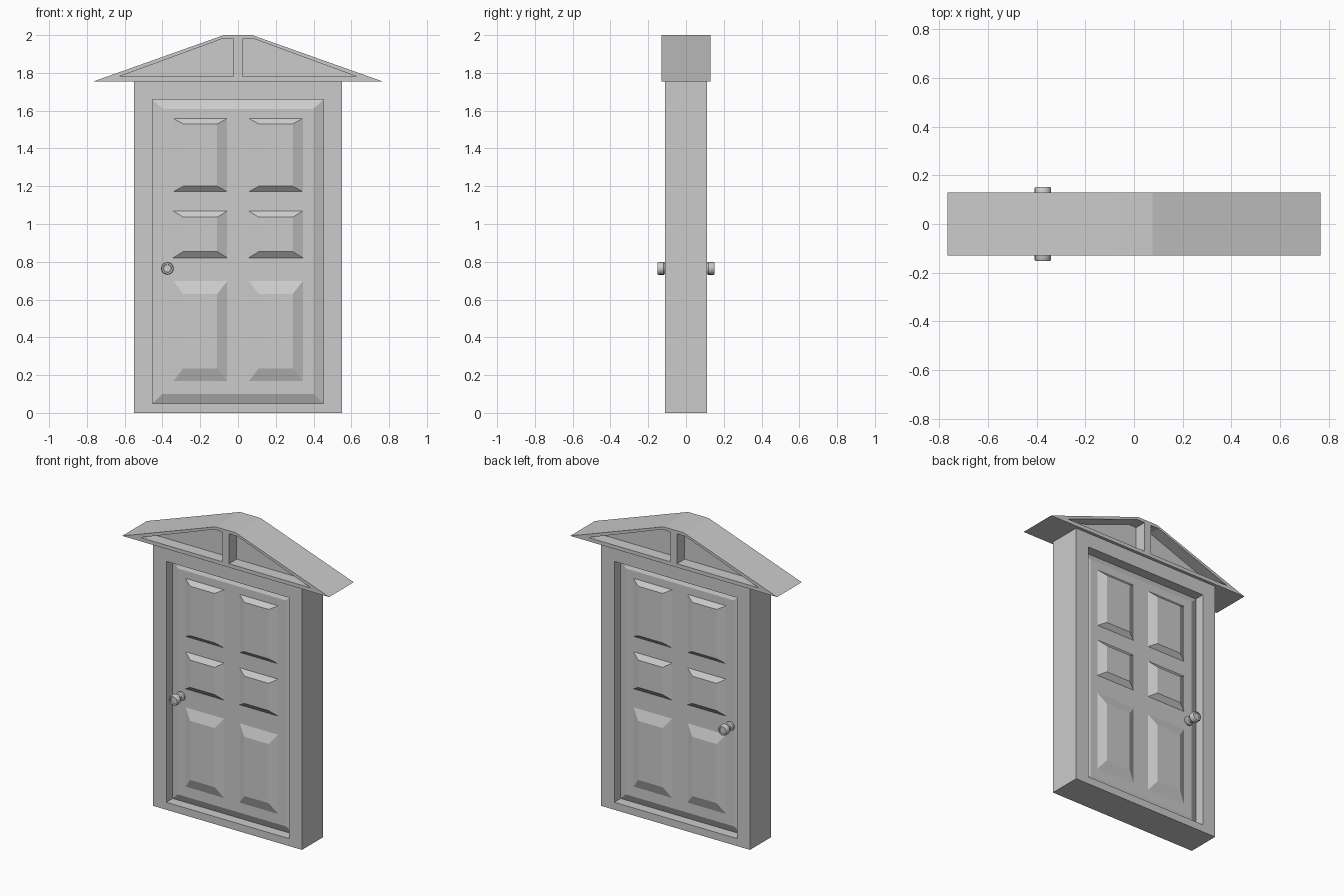
import bpy
import bmesh
import math

cube = bpy.data.objects.get("Cube")
if cube:
    bpy.data.objects.remove(cube, do_unlink=True)

grey = bpy.data.materials.new("light_grey")
grey.use_nodes = True
grey.diffuse_color = (0.6, 0.6, 0.6, 1)
grey.node_tree.nodes["Principled BSDF"].inputs["Base Color"].default_value = (0.6, 0.6, 0.6, 1)


def rect(x0, x1, z0, z1):
    return [(x0, z0), (x1, z0), (x1, z1), (x0, z1)]


def circle(x, z, r, n=16):
    return [(x + r * math.cos(2 * math.pi * i / n),
             z + r * math.sin(2 * math.pi * i / n)) for i in range(n)]


def loft(name, rings, closed=False, open_centre=False):
    """Join outlines (points in x and z, depth y) into a solid."""
    bm = bmesh.new()
    loops = [[bm.verts.new((x, y, z)) for x, z in pts] for pts, y in rings]
    pairs = list(zip(loops, loops[1:]))
    if closed:
        pairs.append((loops[-1], loops[0]))
    else:
        bm.faces.new(loops[0])
        bm.faces.new(loops[-1])
    for a, b in pairs:
        n = len(a)
        for i in range(n):
            j = (i + 1) % n
            bm.faces.new((a[i], a[j], b[j], b[i]))
    bmesh.ops.recalc_face_normals(bm, faces=bm.faces)
    if open_centre:
        middle = [f for f in bm.faces if all(abs(v.co.x) < 1e-5 for v in f.verts)]
        bmesh.ops.delete(bm, geom=middle, context='FACES')
    mesh = bpy.data.meshes.new(name)
    bm.to_mesh(mesh)
    bm.free()
    mesh.materials.append(grey)
    obj = bpy.data.objects.new(name, mesh)
    bpy.context.collection.objects.link(obj)
    return obj


def mirror_x(obj):
    mod = obj.modifiers.new("Mirror", 'MIRROR')
    mod.use_axis[0] = True


# Door surround with a through opening
outer = rect(-0.55, 0.55, 0, 1.757)
opening = rect(-0.453, 0.453, 0.05, 1.66)
loft("door_frame", [(outer, -0.11), (opening, -0.11), (opening, 0.11), (outer, 0.11)], closed=True)

# Door leaf with sloping borders on both faces
face = rect(-0.4, 0.4, 0.1, 1.61)
loft("door_leaf", [(face, -0.065), (opening, -0.043), (opening, 0.043), (face, 0.065)])

# Raised panels: bottom, top, height of the sloping edges
rows = {"lower": (0.165, 0.70, 0.07), "middle": (0.82, 1.07, 0.034), "upper": (1.17, 1.56, 0.03)}
for row, (z0, z1, s) in rows.items():
    base = rect(0.055, 0.345, z0, z1)
    top = rect(0.11, 0.29, z0 + s, z1 - s)
    for side, d in (("front", -1), ("back", 1)):
        mirror_x(loft(f"{row}_panels_{side}", [(base, d * 0.064), (top, d * 0.09)]))

# Gable roof: one half with sunken fields front and back, mirrored
slope = [(0, 1.755), (0.765, 1.755), (0.075, 2.0), (0, 2.0)]
field = [(0.025, 1.78), (0.63, 1.78), (0.085, 1.98), (0.025, 1.98)]
roof = loft("gable_roof", [(field, -0.05), (field, -0.13), (slope, -0.13),
                           (slope, 0.13), (field, 0.13), (field, 0.05)], open_centre=True)
mirror_x(roof)

# Turned knobs: radius and distance from the door centre
profile = [(0.03, 0.06), (0.03, 0.078), (0.019, 0.084), (0.019, 0.104), (0.028, 0.11),
           (0.034, 0.118), (0.034, 0.146), (0.03, 0.152), (0.022, 0.152), (0.02, 0.146)]
for side, d in (("front", -1), ("back", 1)):
    knob = loft(f"{side}_knob", [(circle(-0.374, 0.765, r), d * y) for r, y in profile])
    bpy.ops.object.select_all(action='DESELECT')
    knob.select_set(True)
    bpy.context.view_layer.objects.active = knob
    bpy.ops.object.shade_smooth_by_angle(angle=math.radians(35))
